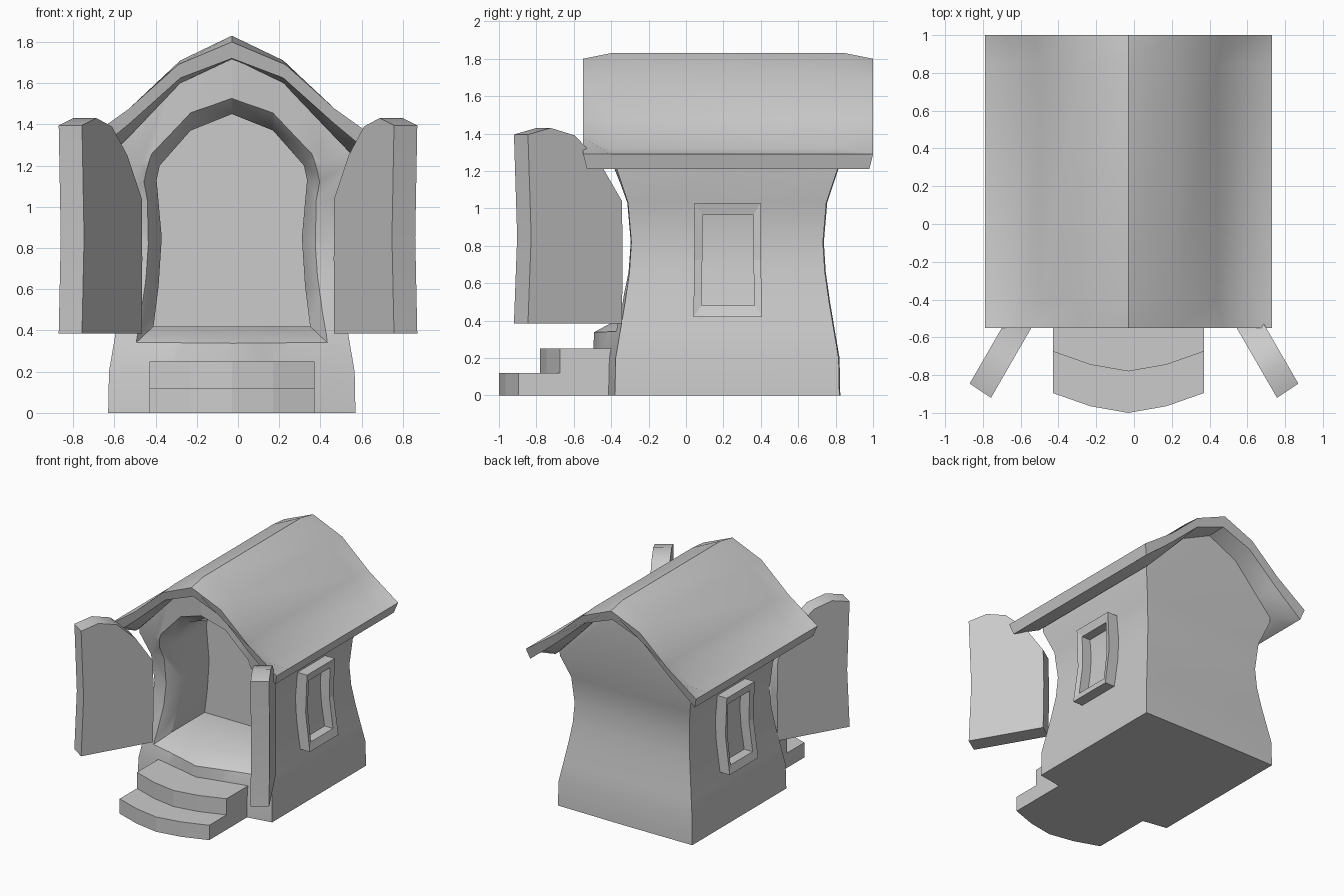
import bpy, bmesh
from math import radians

if "Cube" in bpy.data.objects:
    bpy.data.objects.remove(bpy.data.objects["Cube"])

CX = -0.03  # the house sits slightly left of centre, the doors do not
LEVELS = [(0, 0, .12), (.2, .004, .12), (.34, .028, .14), (.5, .055, .08), (.66, .078, .03),
          (.82, .088, .02), (1.03, .07, .02), (1.21, .01, .045), (1.8, 0, .06)]  # z, inset, front bow


def level(z):
    for (z0, i0, b0), (z1, i1, b1) in zip(LEVELS, LEVELS[1:]):
        if z <= z1:
            t = (z - z0) / (z1 - z0)
            return i0 + t * (i1 - i0), b0 + t * (b1 - b0)


def front(x, z):
    """Depth of the bowed front wall."""
    inset, bow = level(z)
    return -.38 + inset - bow * max(0, 1 - abs(x) / .6) ** 1.15


def loft(name, rings, cap=True, cx=CX):
    """Skin closed rings; cap the ends, or join last ring to first."""
    bm = bmesh.new()
    vs = [[bm.verts.new(p) for p in r] for r in rings]
    n = len(rings[0])
    pairs = list(zip(vs, vs[1:])) + ([] if cap else [(vs[-1], vs[0])])
    for a, b in pairs:
        for i in range(n):
            j = (i + 1) % n
            bm.faces.new((a[i], a[j], b[j], b[i]))
    if cap:
        bm.faces.new(vs[0])
        bm.faces.new(vs[-1])
    bmesh.ops.recalc_face_normals(bm, faces=bm.faces)
    me = bpy.data.meshes.new(name)
    bm.to_mesh(me)
    bm.free()
    ob = bpy.data.objects.new(name, me)
    bpy.context.collection.objects.link(ob)
    ob.location.x = cx
    return ob


def activate(ob):
    bpy.ops.object.select_all(action='DESELECT')
    ob.select_set(True)
    bpy.context.view_layer.objects.active = ob


def boolean(ob, cutter, op):
    m = ob.modifiers.new(op, 'BOOLEAN')
    m.operation, m.object, m.solver = op, cutter, 'EXACT'
    activate(ob)
    bpy.ops.object.modifier_apply(modifier=m.name)
    bpy.data.objects.remove(cutter)


def smooth(ob, angle=32):
    activate(ob)
    bpy.ops.object.shade_smooth_by_angle(angle=radians(angle))


def mirrored(half):
    """Half profile starting on the axis -> full left-to-right outline."""
    return [(-x, z) for x, z in reversed(half[1:])] + half


# walls: pinched tower with a bowed front
rings = []
for z, inset, _ in LEVELS:
    h = .6 - inset
    xs = [h * i / 4 for i in range(-4, 5)]
    ring = [(x, front(x * .6 / h, z), z) for x in xs]
    ring += [(h, .22, z), (h, .82 - inset, z), (0, .825 - inset, z), (-h, .82 - inset, z), (-h, .22, z)]
    rings.append(ring)
walls = loft("walls", rings)

# gable trim, kept inside the roof thickness
gable = mirrored([(0, 1.77), (.25, 1.65), (.48, 1.4), (.61, 1.27), (.8, 1.22)])
gable = [(-.8, -.2)] + gable + [(.8, -.2)]
boolean(walls, loft("gable_cutter", [[(x, y, z) for x, z in gable] for y in (-1, 1.5)]), 'INTERSECT')

# arched doorway with splayed reveal, then a plain room behind
outer = [(0, 1.53), (.2, 1.46), (.39, 1.26), (.43, 1.12), (.41, .84), (.43, .6), (.47, .335), (.22, .335), (0, .335)]
inner = [(0, 1.45), (.2, 1.37), (.35, 1.2), (.365, 1.13), (.34, .85), (.355, .62), (.38, .42), (.19, .42), (0, .42)]


def full(half):
    return half + [(-x, z) for x, z in half[-2:0:-1]]


doorway = loft("doorway_cutter", [
    [(x, -.8, z) for x, z in full(outer)],
    [(x, front(x, z) - .005, z) for x, z in full(outer)],
    [(x, front(x, z) + .11, z) for x, z in full(inner)],
    [(x, .16, z) for x, z in full(inner)]])
boolean(walls, doorway, 'DIFFERENCE')
smooth(walls, 35)

# roof: thick sheet, sunken main panels inside a flared border
over_mid = [(0, 1.83), (.25, 1.71), (.47, 1.475), (.61, 1.32), (.76, 1.29)]
over_end = [(0, 1.80), (.26, 1.69), (.5, 1.475), (.64, 1.375), (.76, 1.29)]
under_mid = [(0, 1.715), (.25, 1.6), (.47, 1.37), (.6, 1.235), (.735, 1.21)]
under_end = [(0, 1.72), (.25, 1.625), (.49, 1.41), (.61, 1.31), (.735, 1.21)]
sections = []
for y, pull, over, under in ((-.55, .02, over_end, under_end), (-.4, 0, over_mid, under_mid),
                             (.85, 0, over_mid, under_mid), (1, -.02, over_end, under_end)):
    sections.append([(x, y, z) for x, z in mirrored(over)]
                    + [(x, y + pull, z) for x, z in mirrored(under)[::-1]])
smooth(loft("roof", sections), 30)

# steps with bowed fronts
for name, y, z1 in (("lower_step", -1, .12), ("upper_step", -.78, .25)):
    plan = [(-.4, -.33), (-.4, y + .105), (-.2, y + .035), (0, y), (.2, y + .035), (.4, y + .105), (.4, -.33)]
    loft(name, [[(px, py, z) for px, py in plan] for z in (0, z1)])

# window frames following the side walls
for side, name in ((1, "right_window_frame"), (-1, "left_window_frame")):
    def loop(y0, y1, z0, z1, out):
        zm = (z0 + z1) / 2
        pts = [(y0, z0), (y1, z0), (y1 - .004, zm), (y1 - .005, z1), (y0 + .005, z1), (y0 + .004, zm)]
        return [(side * (.6 - level(z)[0] + out), y, z) for y, z in pts]
    o, i = (.04, .405, .42, 1.03), (.083, .365, .48, .965)
    loft(name, [loop(*o, -.03), loop(*o, .085), loop(*i, .075), loop(*i, -.03)], cap=False)

# open doors, swung outwards
shape = [(0, .385), (.58, .385), (.585, .75), (.58, 1.04), (.44, 1.25), (.29, 1.39),
         (.14, 1.43), (0, 1.395), (.02, .85)]
for side, name in ((1, "right_door"), (-1, "left_door")):
    rings = []
    for ox, oy in ((0, 0), (.113, .075)):
        rings.append([(side * (.757 - .5 * u + ox), -.92 + .866 * u + oy, z) for u, z in shape])
    smooth(loft(name, rings, cx=0), 35)
